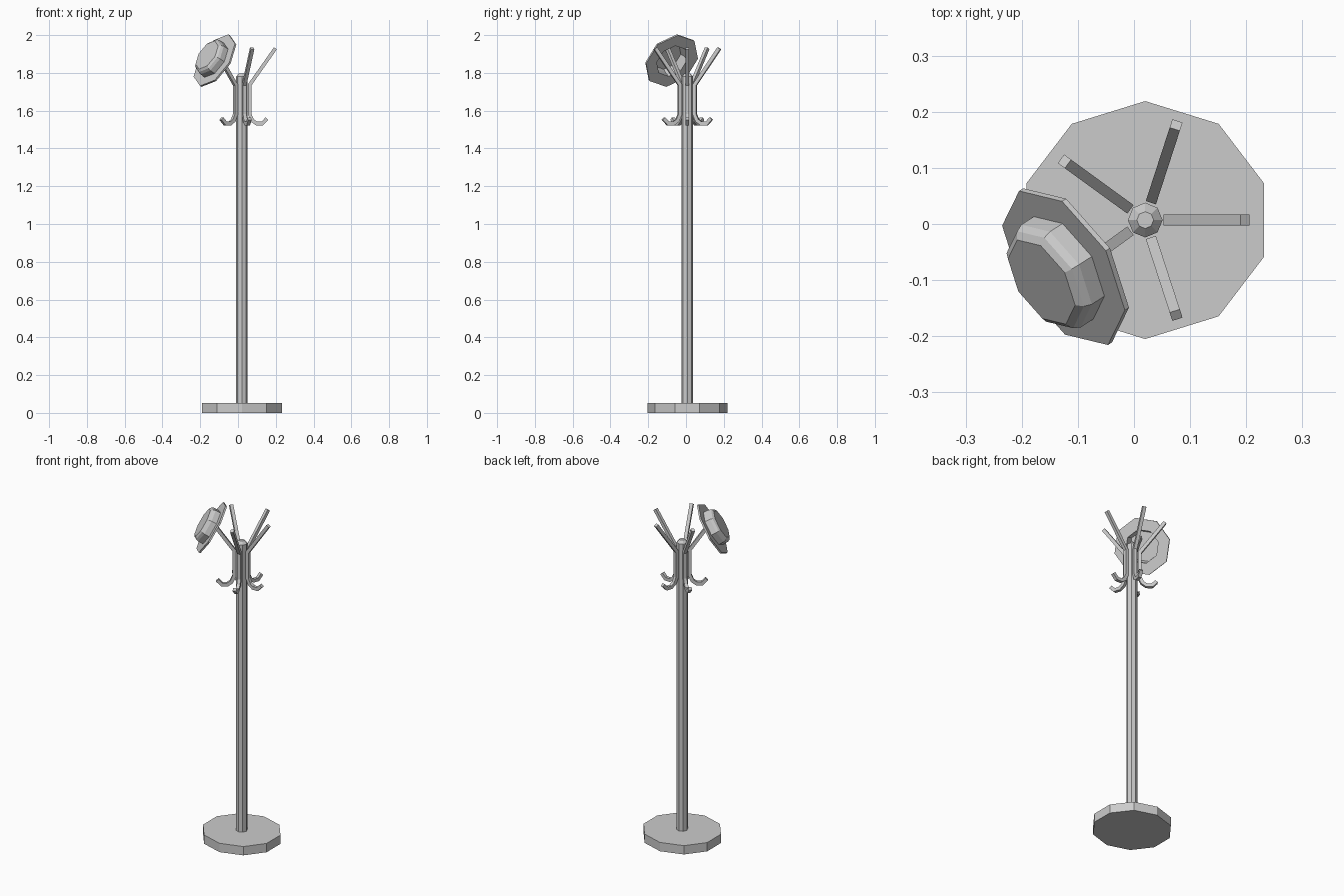
import bpy, bmesh
from math import cos, sin, pi, radians
from mathutils import Vector, Matrix

if "Cube" in bpy.data.objects:
    bpy.data.objects.remove(bpy.data.objects["Cube"], do_unlink=True)

CENTRE = Vector((0.02, 0.007, 0))

grey = bpy.data.materials.new("plain_grey")
grey.use_nodes = True
grey.diffuse_color = (0.6, 0.6, 0.6, 1)
grey.node_tree.nodes["Principled BSDF"].inputs["Base Color"].default_value = (0.6, 0.6, 0.6, 1)


def finish(name, bm, matrix):
    bmesh.ops.recalc_face_normals(bm, faces=bm.faces)
    mesh = bpy.data.meshes.new(name)
    bm.to_mesh(mesh)
    bm.free()
    mesh.materials.append(grey)
    obj = bpy.data.objects.new(name, mesh)
    obj.matrix_world = matrix
    bpy.context.collection.objects.link(obj)
    return obj


def skin(bm, rings):
    """Bridge successive vertex loops and cap both ends."""
    loops = [[bm.verts.new(p) for p in ring] for ring in rings]
    count = len(loops[0])
    for a, b in zip(loops, loops[1:]):
        for i in range(count):
            j = (i + 1) % count
            bm.faces.new((a[i], a[j], b[j], b[i]))
    bm.faces.new(loops[0])
    bm.faces.new(loops[-1])


def lathe(name, profile, sides, matrix, start=0.0):
    """Faceted turned part from (radius, height) pairs."""
    angles = [start + 2 * pi * i / sides for i in range(sides)]
    bm = bmesh.new()
    skin(bm, [[(r * cos(a), r * sin(a), z) for a in angles] for r, z in profile])
    return finish(name, bm, matrix)


def square_bar(name, path, half, matrix):
    """Square bar with mitred bends along an (x, z) path."""
    pts = [Vector(p) for p in path]
    rings = []
    for i, p in enumerate(pts):
        before = (p - pts[i - 1]).normalized() if i else (pts[1] - p).normalized()
        after = (pts[i + 1] - p).normalized() if i < len(pts) - 1 else before
        tangent = (before + after).normalized()
        offset = Vector((-tangent.y, tangent.x)) * half / tangent.dot(before)
        a, b = p + offset, p - offset
        rings.append([(a.x, -half, a.y), (a.x, half, a.y),
                      (b.x, half, b.y), (b.x, -half, b.y)])
    bm = bmesh.new()
    skin(bm, rings)
    return finish(name, bm, matrix)


# Ten-sided foot and eight-sided pole with a chamfered top
stand = Matrix.Translation(CENTRE)
lathe("base", [(0.212, 0), (0.212, 0.053)], 10,
      stand @ Matrix.Diagonal((1.05, 1, 1, 1)), pi / 2)
lathe("pole", [(0.031, 0.05), (0.031, 1.78), (0.015, 1.797)], 8, stand)

# Five bent bars, each a long upper peg and a short lower hook
bar = [(0.178, 1.93), (0.042, 1.737), (0.042, 1.58), (0.056, 1.548),
       (0.078, 1.532), (0.108, 1.532), (0.133, 1.558)]
for i in range(5):
    turn = Matrix.Rotation(radians(72 * i), 4, 'Z')
    square_bar(f"hook_bar_{i + 1}", bar, 0.0095, stand @ turn)

# Hollow eight-sided hat hung over one peg
axis = Vector((-0.725, -0.466, 0.506)).normalized()
side = Vector((-0.0795, 0.138, 0.013))
side = (side - axis * side.dot(axis)).normalized()
tilt = Matrix((side, axis.cross(side), axis)).transposed().to_4x4()
hat_profile = [(0.085, 0.053), (0.092, 0.035), (0.094, -0.005), (0.159, -0.005),
               (0.159, 0.005), (0.106, 0.005), (0.106, 0.036), (0.1, 0.05),
               (0.087, 0.059)]
lathe("hat", hat_profile, 8, Matrix.Translation((-0.122, -0.076, 1.865)) @ tilt)
